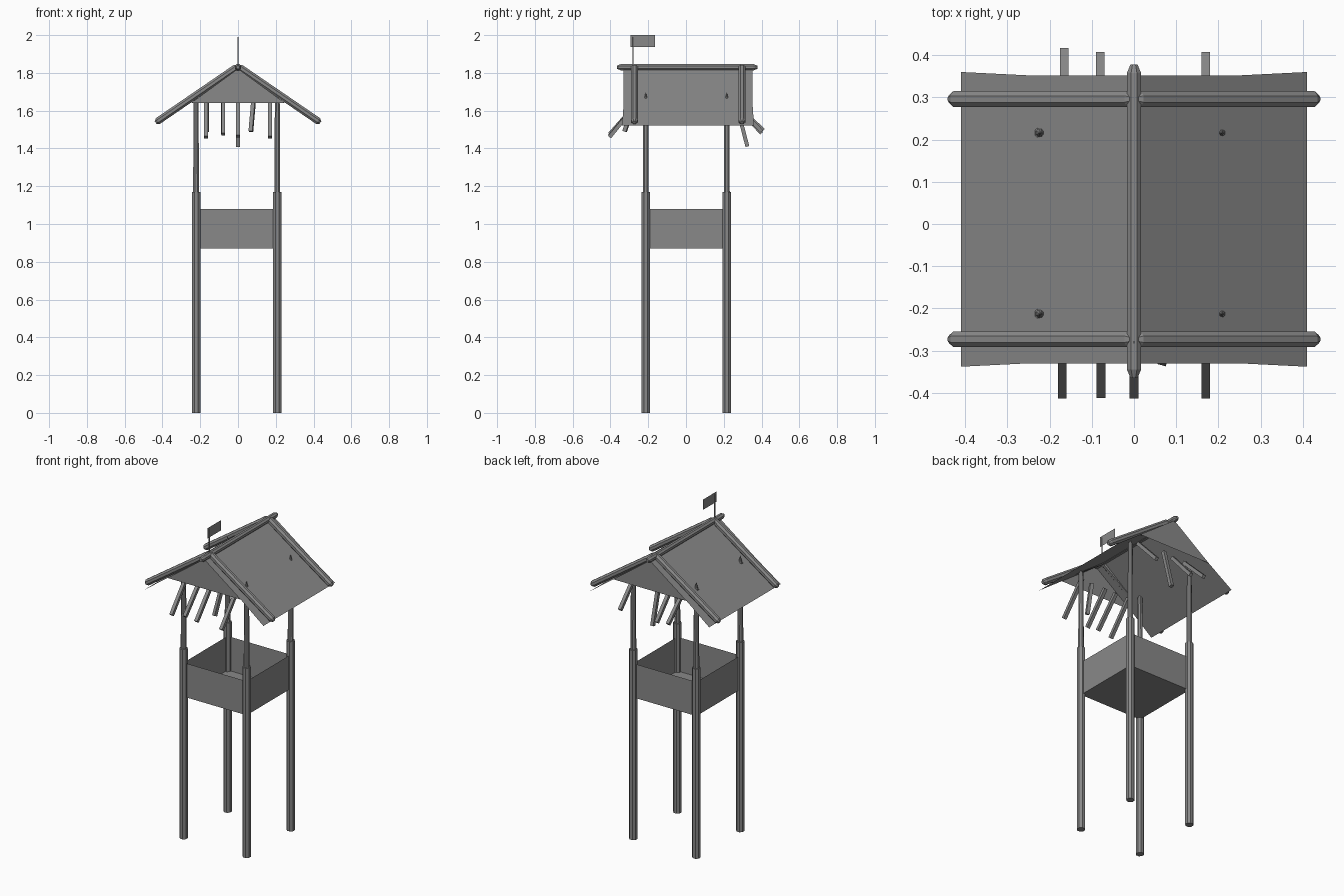
import bpy
import bmesh
import math
from mathutils import Vector

cube = bpy.data.objects.get("Cube")
if cube:
    bpy.data.objects.remove(cube)

GREY = 0.25
mat = bpy.data.materials.new("weathered grey")
mat.use_nodes = True
mat.diffuse_color = (GREY, GREY, GREY, 1)
mat.node_tree.nodes["Principled BSDF"].inputs["Base Color"].default_value = (GREY, GREY, GREY, 1)


def finish(name, bm):
    mesh = bpy.data.meshes.new(name)
    bm.to_mesh(mesh)
    bm.free()
    mesh.materials.append(mat)
    obj = bpy.data.objects.new(name, mesh)
    bpy.context.collection.objects.link(obj)
    return obj


def rod(name, a, b, r1, r2=None, sides=8, tip=0.0):
    """Straight rod from a to b; tip adds a tapered cap at both ends."""
    a, b = Vector(a), Vector(b)
    axis = (b - a).normalized()
    turn = axis.to_track_quat('Z', 'Y')
    r2 = r1 if r2 is None else r2
    rings = [(a, r1), (b, r2)]
    if tip:
        rings = [(a, r1 * 0.5), (a + axis * tip, r1), (b - axis * tip, r2), (b, r2 * 0.5)]
    bm = bmesh.new()
    loops = []
    for centre, r in rings:
        angles = [(i + 0.5) * math.tau / sides for i in range(sides)]
        loops.append([bm.verts.new(centre + turn @ Vector((r * math.cos(t), r * math.sin(t), 0)))
                      for t in angles])
    for low, high in zip(loops, loops[1:]):
        for i in range(sides):
            j = (i + 1) % sides
            bm.faces.new((low[i], low[j], high[j], high[i]))
    bm.faces.new(loops[0][::-1])
    bm.faces.new(loops[-1])
    return finish(name, bm)


def sheets(name, polygons):
    bm = bmesh.new()
    for poly in polygons:
        bm.faces.new([bm.verts.new(p) for p in poly])
    bmesh.ops.remove_doubles(bm, verts=bm.verts, dist=0.0001)
    return finish(name, bm)


# Posts: thick lower legs, thinner poles whose points pierce the roof
X0, X1, Y0, Y1 = -0.222, 0.208, -0.213, 0.216
for side, x in (("right", X0), ("left", X1)):
    for end, y in (("front", Y0), ("back", Y1)):
        rod(f"{end}_{side}_leg", (x, y, 0), (x, y, 1.17), 0.024)
        rod(f"{end}_{side}_pole", (x, y, 1.16), (x, y, 1.655), 0.017, 0.014)
        rod(f"{end}_{side}_pole_tip", (x, y, 1.655), (x, y, 1.695), 0.011, 0.001)

# Lookout platform: open box with thin walls
corners = [(X0, Y0), (X1, Y0), (X1, Y1), (X0, Y1)]
FLOOR, RAIL = 0.87, 1.08
walls = [[(*p, FLOOR), (*q, FLOOR), (*q, RAIL), (*p, RAIL)]
         for p, q in zip(corners, corners[1:] + corners[:1])]
sheets("platform_walls", walls)
sheets("platform_floor", [[(*p, FLOOR) for p in corners]])


# Roof: two sheets, slightly flared toward the eave corners, and two gables
def roof_z(x):
    return 1.822 - 0.73 * abs(x)


FRONT, BACK, EAVE, GABLE = -0.33, 0.352, 0.41, 0.25
for side, s in (("right", -1), ("left", 1)):
    polys = []
    for xa, xb, flare in ((0, GABLE, 0), (GABLE, EAVE, 0.008)):
        poly = [(s * xa, FRONT, roof_z(xa)), (s * xb, FRONT - flare, roof_z(xb)),
                (s * xb, BACK + flare, roof_z(xb)), (s * xa, BACK, roof_z(xa))]
        polys.append(poly if s > 0 else poly[::-1])
    sheets(f"{side}_roof", polys)
for end, y in (("front", FRONT), ("back", BACK)):
    tri = [(-GABLE, y, roof_z(GABLE)), (GABLE, y, roof_z(GABLE)), (0, y, roof_z(0))]
    sheets(f"{end}_gable", [tri if y < 0 else tri[::-1]])

# Ridge beam and crossing roof beams
rod("ridge_beam", (0, -0.365, 1.83), (0, 0.378, 1.83), 0.018, tip=0.02)
for end, y in (("front", -0.273), ("back", 0.296)):
    for side, s in (("right", -1), ("left", 1)):
        rod(f"{end}_{side}_roof_beam", (0, y, 1.835), (s * 0.436, y, 1.537), 0.02, tip=0.015)

# Loose slats leaning out beneath the gables: (top, bottom)
slats = [((x, -0.25, 1.65), (x, -0.405, z)) for x, z in
         ((-0.17, 1.46), (-0.078, 1.475), (0, 1.465), (0.17, 1.46))]
slats += [((0.083, -0.27, 1.66), (0.068, -0.325, 1.49))]
slats += [((x, 0.24, 1.66), (x, y, z)) for x, y, z in
          ((-0.165, 0.41, 1.495), (-0.08, 0.40, 1.48), (0.17, 0.40, 1.49))]
slats += [((0, 0.26, 1.66), (0, 0.325, 1.41))]
for i, (top, bottom) in enumerate(slats):
    rod(f"slat_{i + 1}", top, bottom, 0.0145, sides=4)

# Flag on a thin staff
rod("flag_staff", (0, -0.28, 1.83), (0, -0.28, 1.99), 0.003, sides=6)
sheets("flag", [[(0, -0.295, 1.937), (0, -0.165, 1.937), (0, -0.165, 2.0), (0, -0.295, 2.0)]])
